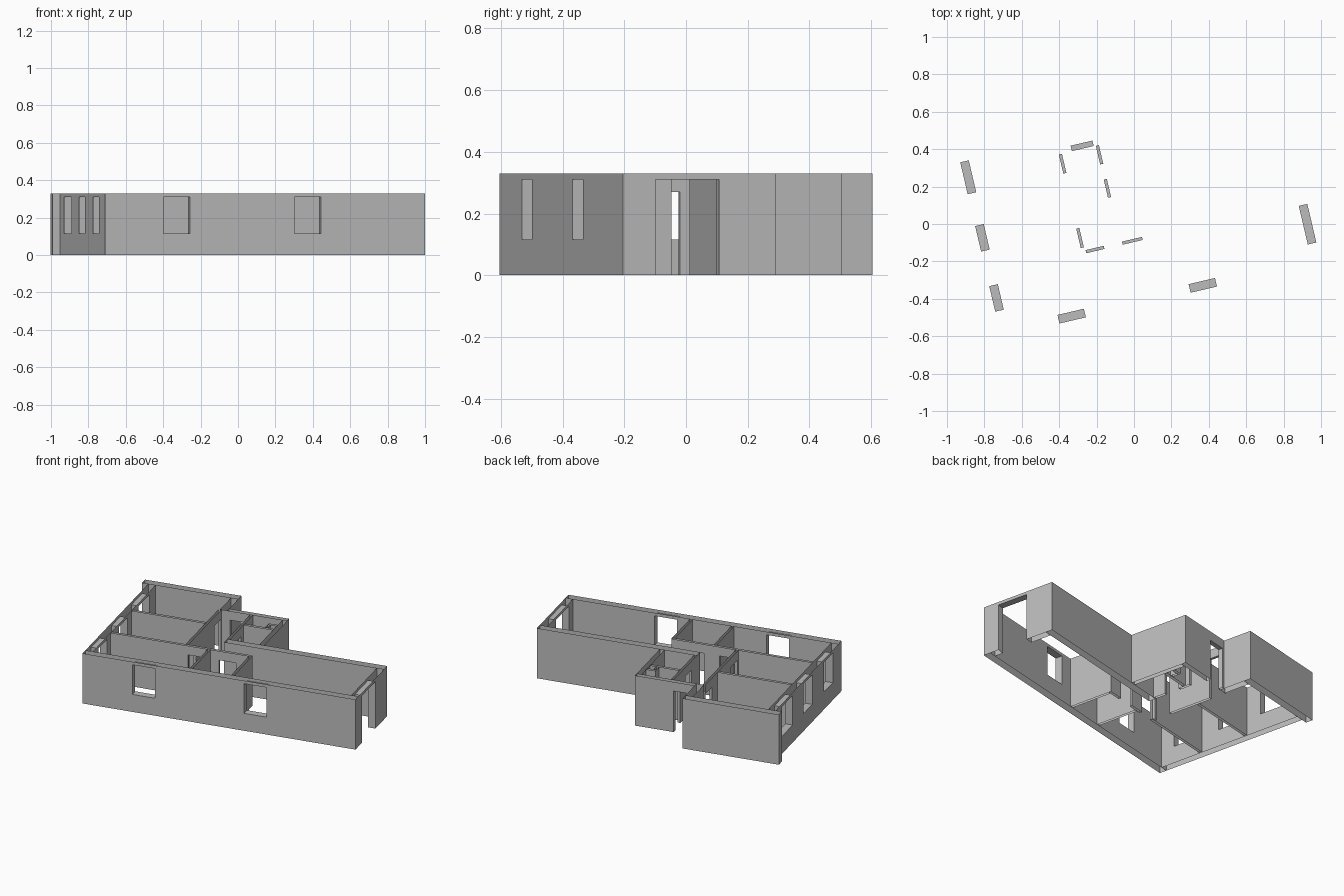
import bpy
import bmesh
from math import radians
from mathutils import Matrix, Vector

if "Cube" in bpy.data.objects:
    bpy.data.objects.remove(bpy.data.objects["Cube"], do_unlink=True)

HEIGHT = 0.33
THICK = 0.047      # outer walls
THIN = 0.017       # partitions
WINDOW = (0.115, 0.31)
TALL_DOOR = (0.0, 0.31)
DOOR = (0.0, 0.27)

# The whole plan is turned about its front right-hand corner
PLACE = Matrix.Translation((-0.71, -0.605, 0)) @ Matrix.Rotation(radians(13.2), 4, "Z")

grey = bpy.data.materials.new("wall grey")
grey.use_nodes = True
colour = (0.5, 0.5, 0.5, 1)
grey.diffuse_color = colour
grey.node_tree.nodes["Principled BSDF"].inputs["Base Color"].default_value = colour


def wall(name, axis, low, thick, start, end, openings=(), caps=""):
    """Hollow wall running along u or v, open at top and bottom, with framed openings."""
    bm = bmesh.new()
    high = low + thick

    def point(along, across, z):
        pair = (along, across) if axis == "u" else (across, along)
        return bm.verts.new(PLACE @ Vector((*pair, z)))

    def side_panels(a, b, bottom, top):
        if b - a < 1e-5 or top - bottom < 1e-5:
            return
        for across in (low, high):
            bm.faces.new([point(a, across, bottom), point(b, across, bottom),
                          point(b, across, top), point(a, across, top)])

    def upright(a, bottom, top):
        bm.faces.new([point(a, low, bottom), point(a, high, bottom),
                      point(a, high, top), point(a, low, top)])

    def level(a, b, z):
        bm.faces.new([point(a, low, z), point(b, low, z),
                      point(b, high, z), point(a, high, z)])

    here = start
    for a, b, (sill, head) in sorted(openings):
        side_panels(here, a, 0, HEIGHT)
        side_panels(a, b, 0, sill)
        side_panels(a, b, head, HEIGHT)
        upright(a, sill, head)
        upright(b, sill, head)
        level(a, b, head)
        if sill > 0:
            level(a, b, sill)
        here = b
    side_panels(here, end, 0, HEIGHT)
    if "start" in caps:
        upright(start, 0, HEIGHT)
    if "end" in caps:
        upright(end, 0, HEIGHT)

    bmesh.ops.remove_doubles(bm, verts=bm.verts[:], dist=1e-5)
    bmesh.ops.recalc_face_normals(bm, faces=bm.faces[:])
    # Point every side face away from the middle of the wall
    middle = PLACE @ Vector((start, low + thick / 2, 0) if axis == "u"
                            else (low + thick / 2, start, 0))
    across = PLACE.to_3x3() @ Vector((0, 1, 0) if axis == "u" else (1, 0, 0))
    for face in bm.faces:
        facing = face.normal.dot(across)
        offset = (face.calc_center_median() - middle).dot(across)
        if abs(facing) > 0.9 and facing * offset < 0:
            face.normal_flip()
    mesh = bpy.data.meshes.new(name)
    bm.to_mesh(mesh)
    bm.free()
    mesh.materials.append(grey)
    bpy.context.collection.objects.link(bpy.data.objects.new(name, mesh))


# Plan lines
LENGTH = 1.756       # full length of the front
WING = 0.509         # back of the long wing
BACK = 1.107         # back of the bedroom block
BLOCK = 0.579        # left side of the bedroom block
BATH = 0.964         # left side of the bathroom block
BATH_BACK = 0.912
HALL = 0.523         # hall partition
BATH_WALL = 0.726    # bathroom partition
CROSS = 0.333        # long cross partition

# Outer walls
wall("front_wall", "u", 0, THICK, 0, LENGTH,
     [(0.32, 0.465, WINDOW), (1.04, 1.185, WINDOW)], "start end")
wall("right_wall", "v", 0, THICK, THICK, BACK - THICK,
     [(0.14, 0.28, WINDOW), (0.47, 0.61, WINDOW), (0.785, 0.96, WINDOW)])
wall("left_wall", "v", LENGTH - THICK, THICK, THICK, WING - THICK,
     [(0.108, 0.32, TALL_DOOR)])
wall("wing_back_wall", "u", WING - THICK, THICK, BATH_WALL, LENGTH, caps="start end")
wall("bedroom_back_wall", "u", BACK - THICK, THICK, -0.04, BLOCK, caps="start end")
wall("bedroom_left_wall", "v", BLOCK - THICK, THICK, 0.882, BACK - THICK, caps="start")
wall("bathroom_left_wall", "v", BATH - 0.03, 0.03, WING, BATH_BACK - 0.03)
wall("entry_wall", "u", BATH_BACK - 0.03, 0.03, BLOCK, BATH,
     [(0.595, 0.715, DOOR)], "end")

# Long partitions
wall("cross_partition", "u", CROSS, THIN, THICK, 0.955,
     [(0.545, 0.645, DOOR), (0.745, 0.855, DOOR)], "end")
wall("hall_partition", "v", HALL, THIN, CROSS + THIN, 0.882,
     [(0.367, 0.474, DOOR), (0.775, 0.88, DOOR)])
wall("bathroom_partition", "v", BATH_WALL, THIN, WING, BATH_BACK - 0.03,
     [(0.595, 0.695, DOOR), (0.778, 0.88, DOOR)])

# Room dividers
wall("bedroom_divider", "u", 0.668, THIN, THICK, HALL)
wall("kitchen_right_divider", "v", 0.672, THIN, THICK, CROSS)
wall("kitchen_left_divider", "v", 0.938, THIN, THICK, CROSS)
wall("bathroom_divider", "u", 0.73, THIN, BATH_WALL + THIN, BATH - 0.03)

# Small service shaft beside the bathroom divider
wall("shaft_side", "v", 0.875, THIN, 0.747, 0.79, caps="end")
wall("shaft_back", "u", 0.79, THIN, 0.875, BATH - 0.03, caps="start")
